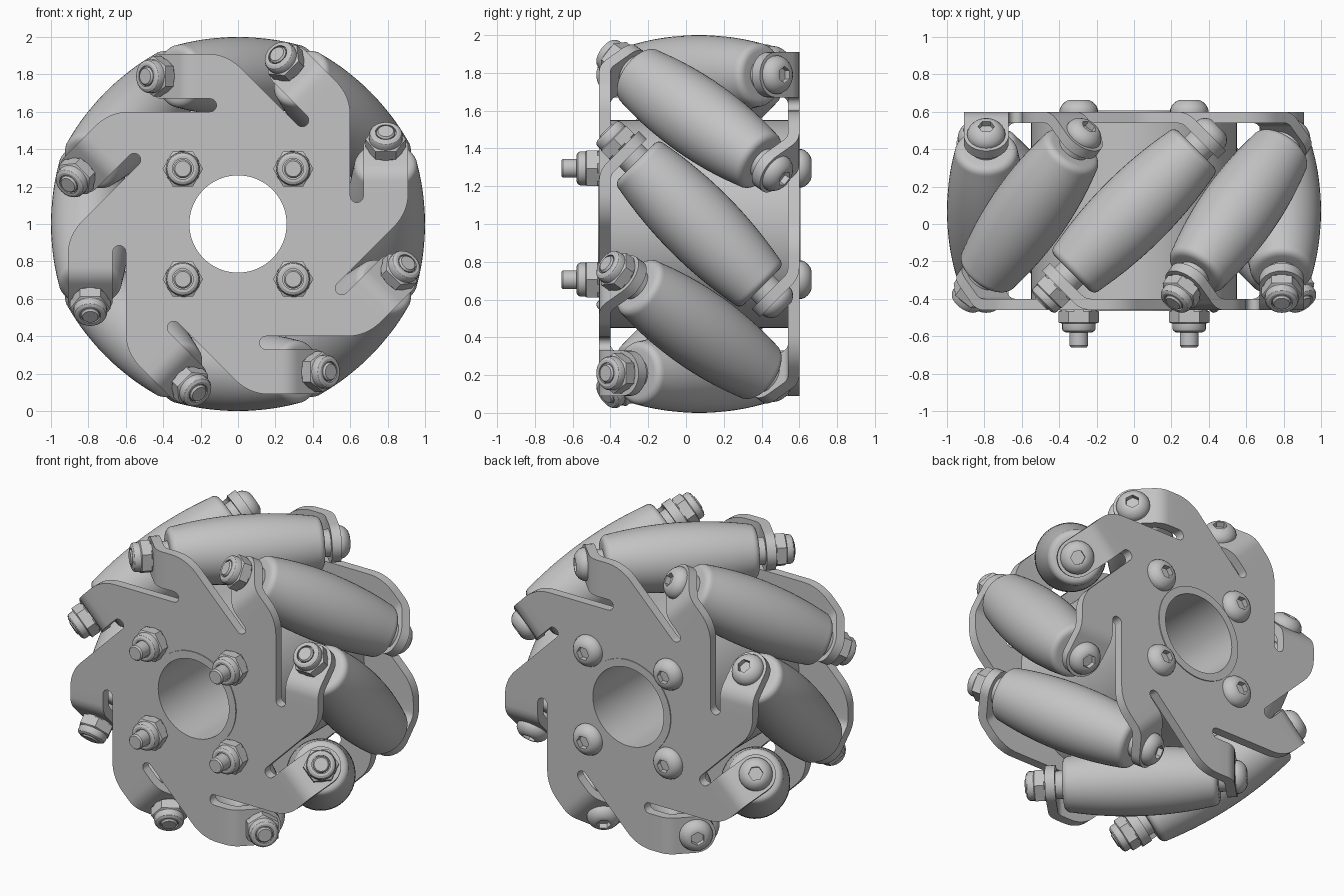
import bpy
import bmesh
from math import pi, sin, cos, tan, radians, atan2, sqrt
from mathutils import Matrix, Vector

cube = bpy.data.objects.get("Cube")
if cube:
    bpy.data.objects.remove(cube)

ARMS = 8
STEP = 2 * pi / ARMS
AXLE_R = 0.79                     # distance of roller axles from the wheel axis
PLATE_Y = 0.50                    # plate mid-plane, from the wheel's middle
THICK = 0.06
CENTRE = Matrix.Translation((0, 0.07, 1))

steel = bpy.data.materials.new("grey_metal")
steel.use_nodes = True
GREY = (0.55, 0.55, 0.55, 1)
steel.diffuse_color = GREY
steel.node_tree.nodes["Principled BSDF"].inputs["Base Color"].default_value = GREY


def finish(mesh):
    """Smooth shading with sharp creases."""
    for p in mesh.polygons:
        p.use_smooth = True
    mesh.set_sharp_from_angle(angle=radians(28))


def place(name, mesh, matrix):
    ob = bpy.data.objects.new(name, mesh)
    bpy.context.collection.objects.link(ob)
    ob.matrix_world = matrix
    return ob


def mesh_from(bm, name):
    bmesh.ops.recalc_face_normals(bm, faces=bm.faces)
    mesh = bpy.data.meshes.new(name)
    bm.to_mesh(mesh)
    bm.free()
    mesh.materials.append(steel)
    return mesh


def lathe(name, profile, sides=24, closed=False):
    """Turn (height, radius[, hex]) points about z; 'hex' rings are hexagonal."""
    bm = bmesh.new()
    rings = []
    for h, r, *shape in profile:
        ring = []
        for i in range(sides):
            a = 2 * pi * i / sides
            k = cos(pi / 6) / cos(a % (pi / 3) - pi / 6) if shape else 1
            ring.append(bm.verts.new((r * k * cos(a), r * k * sin(a), h)))
        rings.append(ring)
    pairs = list(zip(rings, rings[1:]))
    if closed:
        pairs.append((rings[-1], rings[0]))
    else:
        bm.faces.new(rings[0])
        bm.faces.new(rings[-1])
    for a, b in pairs:
        for i in range(sides):
            j = (i + 1) % sides
            bm.faces.new((a[i], a[j], b[j], b[i]))
    mesh = mesh_from(bm, name)
    finish(mesh)
    return mesh


# ---- side plate with eight slotted, bent arms
SLOT_X, SLOT_T, SLOT_R = 0.635, 0.15, 0.035
TAB_IN, TAB_OUT = SLOT_X + SLOT_R, 0.91
TAB_MID, TAB_W = (TAB_IN + TAB_OUT) / 2, (TAB_OUT - TAB_IN) / 2
BEND_T, BEND_R = 0.229, 0.10
TAB_LEN = 0.122                   # straight part of the tab up to the axle


def turn(p, a):
    return (p[0] * cos(a) - p[1] * sin(a), p[0] * sin(a) + p[1] * cos(a))


def slot_arc(a0, a1, n=5):
    return [(SLOT_X + SLOT_R * cos(a0 + (a1 - a0) * i / n),
             SLOT_T + SLOT_R * sin(a0 + (a1 - a0) * i / n)) for i in range(n + 1)]


def arm_outline():
    pts = slot_arc(-pi / 2, 0)
    pts += [(TAB_IN, BEND_T), (TAB_OUT, BEND_T)]
    # rounded shoulder between the outer edge and the next slot
    inner = SLOT_X - SLOT_R
    along = (TAB_OUT - inner * cos(STEP)) / sin(STEP)
    corner_t = -inner * sin(STEP) + along * cos(STEP)
    rad = 0.25
    top = corner_t + rad * tan(STEP / 2)
    for i in range(9):
        a = -STEP * i / 8
        pts.append((TAB_OUT - rad + rad * cos(a), top + rad * sin(a)))
    pts += [turn(p, -STEP) for p in slot_arc(pi, 1.5 * pi)]
    # inner rim around the hub
    start = atan2(SLOT_T - SLOT_R, SLOT_X)
    pts += [(0.29 * cos(start - STEP * (1 - i / 6)),
             0.29 * sin(start - STEP * (1 - i / 6))) for i in range(7)]
    return pts


def tab_rows():
    """Rows of (tangent, depth, half width) along the bent tab."""
    rows = [(BEND_T + BEND_R * sin(a), BEND_R * (1 - cos(a)), TAB_W)
            for a in [pi / 4 * i / 5 for i in range(6)]]
    t0, d0, _ = rows[-1]
    for i in range(9):
        a = pi / 2 * i / 8
        u = (TAB_LEN + TAB_W * sin(a)) / sqrt(2)
        rows.append((t0 + u, d0 + u, max(TAB_W * cos(a), 0.006)))
    return rows


bm = bmesh.new()
for k in range(ARMS):
    def vert(x, t, depth=0.0):
        px, pz = turn((x, t), k * STEP)
        return bm.verts.new((px, depth - PLATE_Y, pz))
    bm.faces.new([vert(*p) for p in arm_outline()])
    strip = [(vert(TAB_MID - w, t, d), vert(TAB_MID + w, t, d)) for t, d, w in tab_rows()]
    for (a, b), (c, d) in zip(strip, strip[1:]):
        bm.faces.new((a, b, d, c))
bmesh.ops.remove_doubles(bm, verts=bm.verts, dist=0.0005)
plate = mesh_from(bm, "side_plate")
front = place("front_plate", plate, CENTRE)
solid = front.modifiers.new("thickness", 'SOLIDIFY')
solid.thickness = THICK
solid.offset = 0
solid.use_even_offset = True
bpy.context.view_layer.objects.active = front
front.select_set(True)
bpy.ops.object.modifier_apply(modifier=solid.name)
finish(front.data)
place("back_plate", front.data, CENTRE @ Matrix.Rotation(pi, 4, 'X'))

# ---- hub drum with through bore
drum = PLATE_Y - THICK / 2
lip = PLATE_Y + THICK / 2 + 0.006
half = [(drum, 0.55), (drum, 0.31), (lip, 0.31), (lip, 0.26)]
hub = lathe("hub", [(-h, r) for h, r in reversed(half)] + half, 64, closed=True)
AXIS = CENTRE @ Matrix.Rotation(pi / 2, 4, 'X')
place("hub", hub, AXIS)

# ---- shared hardware
nut = lathe("lock_nut", [(0, 0.095), (0.008, 0.108, 1), (0.066, 0.108, 1), (0.072, 0.09),
                         (0.1, 0.09), (0.112, 0.084), (0.12, 0.07), (0.12, 0.056),
                         (0.105, 0.056)])
head = lathe("button_head", [(0, 0.102), (0.012, 0.102), (0.03, 0.095), (0.046, 0.082),
                             (0.058, 0.066), (0.064, 0.05), (0.064, 0.044, 1),
                             (0.03, 0.044, 1)])


def shank(name, low, high):
    return lathe(name, [(low, 0.05), (high - 0.01, 0.05), (high, 0.042)])


def bolt(label, frame, reach, rod):
    """Rod along local z with a nut at +reach and a button head at -reach."""
    place(label + "_shank", rod, frame)
    place(label + "_nut", nut, frame @ Matrix.Translation((0, 0, reach)))
    place(label + "_head", head,
          frame @ Matrix.Rotation(pi, 4, 'X') @ Matrix.Translation((0, 0, reach)))


# ---- hub bolts
face = PLATE_Y + THICK / 2
hub_rod = shank("hub_shank", -face, face + 0.2)
for i, (x, z) in enumerate([(1, 1), (-1, 1), (-1, -1), (1, -1)]):
    bolt(f"hub_bolt_{i + 1}", AXIS @ Matrix.Translation((0.295 * x, 0.295 * z, 0)),
         face, hub_rod)

# ---- barrel rollers on diagonal axles
LEN, MID, END, ROUND = 0.47, 0.21, 0.17, 0.04
body = []
for i in range(-8, 9):
    f = i / 8
    body.append((f * (LEN - ROUND), MID - (MID - END) * f * f))
cap = [(LEN - ROUND + ROUND * sin(a), END - ROUND + ROUND * cos(a))
       for a in [pi / 2 * i / 5 for i in range(1, 6)]]
cap += [(LEN, 0.085), (0.52, 0.085)]
roller = lathe("roller", [(-h, r) for h, r in reversed(cap)] + body + cap, 48)
REACH = 0.385 * sqrt(2) + THICK / 2
axle = shank("axle", -REACH, REACH + 0.128)
for k in range(ARMS):
    frame = (CENTRE @ Matrix.Rotation(-k * STEP, 4, 'Y')
             @ Matrix.Translation((AXLE_R, 0, 0)) @ Matrix.Rotation(pi / 4, 4, 'X'))
    place(f"roller_{k + 1}", roller, frame)
    bolt(f"axle_{k + 1}", frame, REACH, axle)
